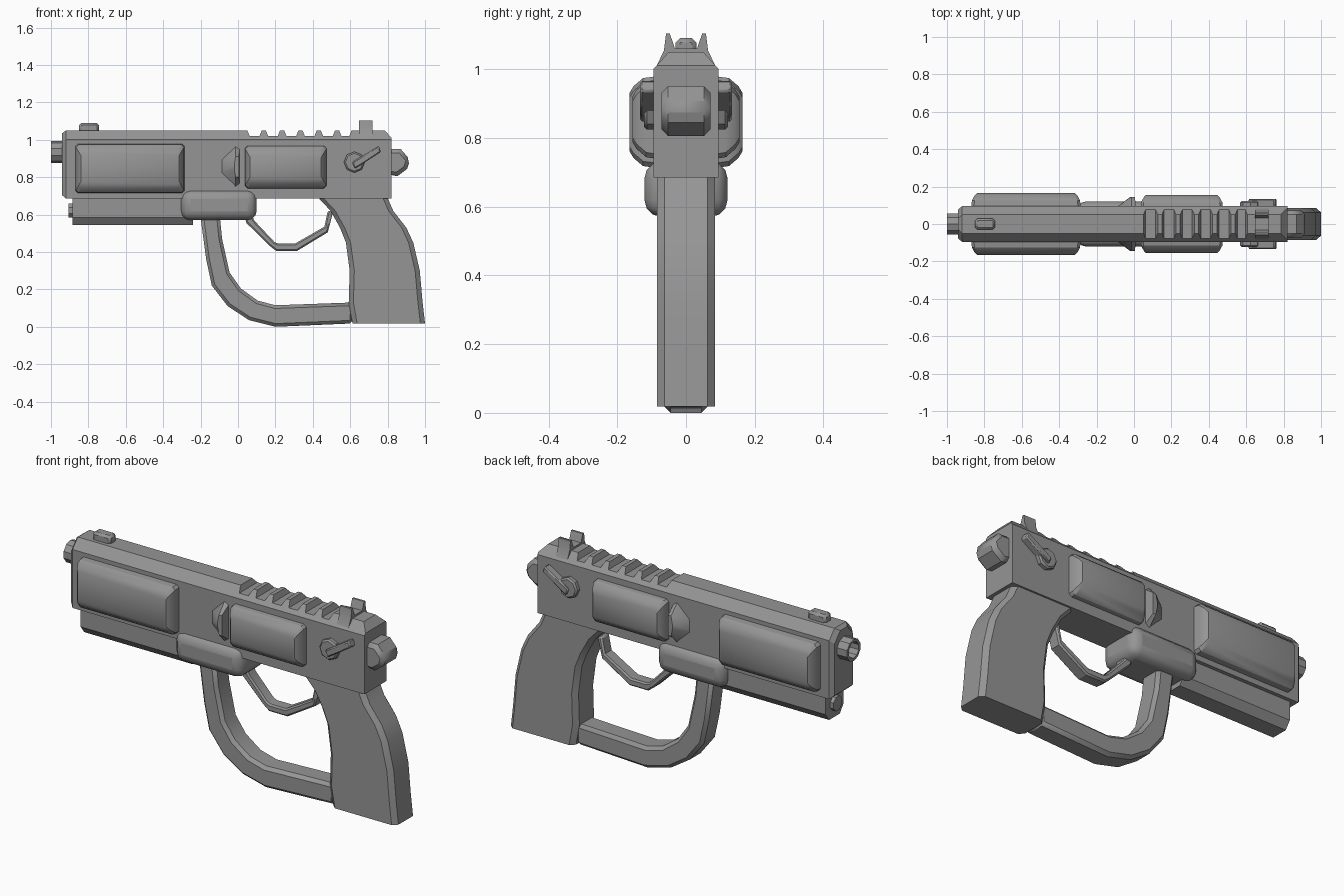
import bpy, bmesh
from math import cos, sin, tau, radians

old = bpy.data.objects.get("Cube")
if old:
    bpy.data.objects.remove(old, do_unlink=True)

grey = bpy.data.materials.new("gunmetal_grey")
grey.use_nodes = True
grey.diffuse_color = (0.3, 0.3, 0.3, 1)
grey.node_tree.nodes["Principled BSDF"].inputs["Base Color"].default_value = (0.3, 0.3, 0.3, 1)


def loft(name, rings, bevel=0, segments=1, mirror=False):
    """Skin a list of equal-length rings, cap both ends, add modifiers."""
    bm = bmesh.new()
    loops = [[bm.verts.new(p) for p in ring] for ring in rings]
    n = len(loops[0])
    for a, b in zip(loops, loops[1:]):
        for i in range(n):
            j = (i + 1) % n
            bm.faces.new((a[i], a[j], b[j], b[i]))
    bm.faces.new(loops[0][::-1])
    bm.faces.new(loops[-1])
    bmesh.ops.recalc_face_normals(bm, faces=bm.faces)
    mesh = bpy.data.meshes.new(name)
    bm.to_mesh(mesh)
    bm.free()
    mesh.materials.append(grey)
    obj = bpy.data.objects.new(name, mesh)
    bpy.context.collection.objects.link(obj)
    bpy.ops.object.select_all(action='DESELECT')
    obj.select_set(True)
    bpy.context.view_layer.objects.active = obj
    bpy.ops.object.shade_smooth_by_angle(angle=radians(28))
    if bevel:
        mod = obj.modifiers.new("bevel", 'BEVEL')
        mod.width, mod.segments = bevel, segments
        mod.limit_method, mod.angle_limit = 'ANGLE', radians(50)
    if mirror:
        mod = obj.modifiers.new("mirror", 'MIRROR')
        mod.use_axis = (False, True, False)
    return obj


def prism(name, outline, y0, y1, **kw):
    """Extrude a side outline of (x, z) points across the width."""
    return loft(name, [[(x, y, z) for x, z in outline] for y in (y0, y1)], **kw)


def box(name, x0, x1, y0, y1, z0, z1, **kw):
    return prism(name, [(x0, z0), (x1, z0), (x1, z1), (x0, z1)], y0, y1, **kw)


def tube(name, z, stations, sides):
    """Round part along x from (x, radius) stations."""
    turn = [(i + 0.5) * tau / sides for i in range(sides)]
    return loft(name, [[(x, r * cos(a), z + r * sin(a)) for a in turn] for x, r in stations])


# Slide: the top height varies along the length to form the serrations
def slide_ring(x, top, inset=0.0):
    w, shoulder = 0.095 - inset, 1.0 - inset
    y = w - 0.9 * (top - shoulder)
    half = [(w, 0.685 + inset), (w, shoulder), (y, top)]
    return [(x, a, b) for a, b in half] + [(x, -a, b) for a, b in half[::-1]]


TOP, FLOOR = 1.05, 1.02
rings = [slide_ring(-0.94, 1.035, 0.018), slide_ring(-0.92, TOP), slide_ring(0.05, TOP), slide_ring(0.062, FLOOR)]
for i in range(5):
    x = 0.115 + 0.098 * i
    for dx, z in ((0, FLOOR), (0.012, TOP), (0.034, TOP), (0.046, FLOOR)):
        rings.append(slide_ring(x + dx, z))
rings += [slide_ring(0.595, FLOOR), slide_ring(0.607, TOP), slide_ring(0.785, TOP), slide_ring(0.82, 1.01)]
loft("slide", rings)

# Muzzle with a hollow bore
tube("muzzle", 0.935, [(-0.9, 0.059), (-1, 0.059), (-1, 0.044), (-0.93, 0.044)], 10)


# Raised side panels, mirrored to both sides
def panel(name, x0, x1, z0, z1, depth):
    rings = []
    for y, ix, iz in ((0.08, 0, 0), (depth - 0.04, 0.003, 0.006), (depth - 0.012, 0.018, 0.03), (depth, 0.03, 0.05)):
        a, b, c, d, k = x0 + ix, x1 - ix, z0 + iz, z1 - iz, 0.014
        corners = [(a + k, c), (b - k, c), (b, c + k), (b, d - k), (b - k, d), (a + k, d), (a, d - k), (a, c + k)]
        rings.append([(x, y, z) for x, z in corners])
    loft(name, rings, mirror=True)


panel("front_side_panel", -0.87, -0.285, 0.712, 0.98, 0.165)
panel("rear_side_panel", 0.035, 0.475, 0.738, 0.97, 0.156)

# Wedge deflectors ahead of the rear panels
base = [(-0.1, 0.89), (-0.015, 0.972), (0.01, 0.955), (0.01, 0.758), (-0.015, 0.74), (-0.1, 0.82)]
peak = [(-0.02, 0.87), (-0.012, 0.91), (0.005, 0.91), (0.005, 0.80), (-0.012, 0.80), (-0.02, 0.84)]
loft("wedge_deflectors", [[(x, 0.085, z) for x, z in base], [(x, 0.145, z) for x, z in peak]], mirror=True)

# Safety levers
knob = [(0.622 + 0.056 * cos(i * tau / 8), 0.88 + 0.056 * sin(i * tau / 8)) for i in range(8)]
prism("safety_knobs", knob, 0.085, 0.122, bevel=0.008, mirror=True)
prism("safety_levers", [(0.625, 0.845), (0.765, 0.935), (0.752, 0.968), (0.61, 0.88)], 0.085, 0.134,
      bevel=0.006, mirror=True)

# Sights
box("front_sight", -0.85, -0.743, -0.03, 0.03, 1.03, 1.09, bevel=0.012)
half = [(0.085, 1.01), (0.064, 1.055), (0.058, 1.103), (0.047, 1.103), (0.032, 1.06)]
notch = half + [(-y, z) for y, z in half[::-1]]
loft("rear_sight", [[(x, y, z) for y, z in notch] for x in (0.648, 0.718)])

# Hammer
prism("hammer", [(0.8, 0.95), (0.87, 0.95), (0.92, 0.893), (0.905, 0.845), (0.852, 0.805), (0.8, 0.815)],
      -0.072, 0.072, bevel=0.02)

# Under-barrel rail and its end plug
half = [(0.075, 0.7), (0.075, 0.585), (0.045, 0.545)]
section = half + [(-y, z) for y, z in half[::-1]]
loft("under_barrel", [[(x, y, z) for y, z in section] for x in (-0.885, -0.24)])
tube("under_barrel_plug", 0.622, [(-0.87, 0.04), (-0.905, 0.04)], 8)

# Rounded clamp joining slide and guards
box("guard_clamp", -0.305, 0.1, -0.121, 0.121, 0.57, 0.732, bevel=0.05, segments=3)

# Trigger guard
outer = [(0.02, 0.64), (0.045, 0.555), (0.17, 0.432), (0.205, 0.405), (0.315, 0.405), (0.48, 0.505), (0.51, 0.62)]
inner = [(0.065, 0.64), (0.085, 0.57), (0.195, 0.453), (0.215, 0.445), (0.305, 0.445), (0.462, 0.535), (0.48, 0.62)]
prism("trigger_guard", outer + inner[::-1], -0.035, 0.035, bevel=0.008)

# Hand guard
outer = [(-0.205, 0.62), (-0.17, 0.36), (-0.14, 0.22), (-0.055, 0.11), (0.06, 0.035), (0.2, 0.0), (0.615, 0.018)]
inner = [(-0.1, 0.62), (-0.085, 0.47), (-0.045, 0.29), (0.015, 0.205), (0.105, 0.14), (0.2, 0.115), (0.615, 0.13)]
prism("hand_guard", outer + inner[::-1], -0.062, 0.062, bevel=0.017)


# Grip with chamfered front and back
def grip_ring(z, front, back):
    half = [(front, 0.062), (front + 0.025, 0.085), (back - 0.025, 0.085), (back, 0.062)]
    return [(x, y, z) for x, y in half] + [(x, -y, z) for x, y in half[::-1]]


rows = [(0.70, 0.42, 0.795), (0.62, 0.495, 0.83), (0.53, 0.545, 0.9), (0.45, 0.577, 0.937),
        (0.3, 0.597, 0.972), (0.13, 0.592, 0.987), (0.018, 0.612, 1.0)]
loft("grip", [grip_ring(*row) for row in rows])
